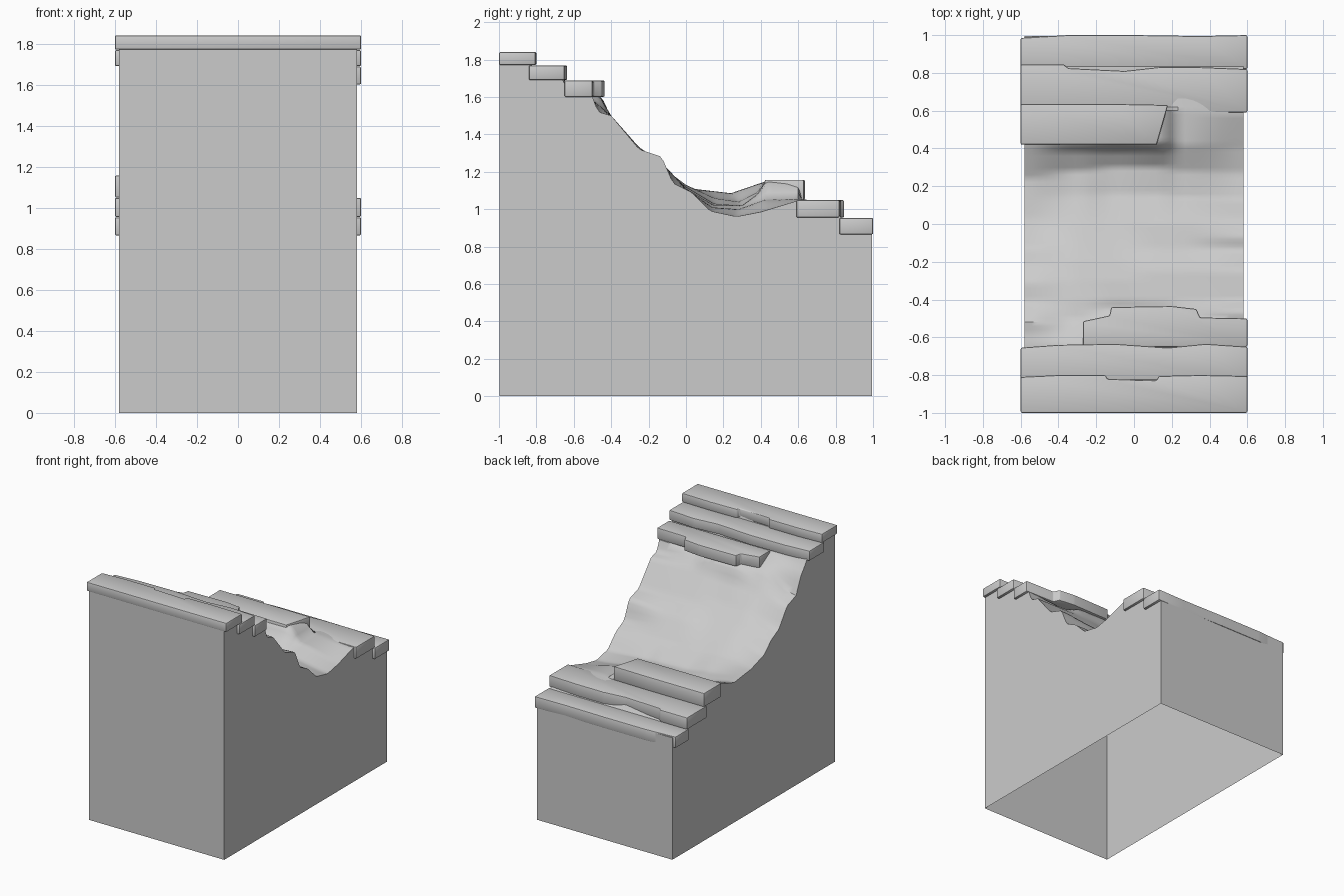
import bpy, bmesh

if "Cube" in bpy.data.objects:
    bpy.data.objects.remove(bpy.data.objects["Cube"])

# Height profiles (y, z) of the hillside at several x positions
FRONT = [(-1, 1.83), (-.84, 1.82), (-.82, 1.755), (-.68, 1.755)]
LOW = [(.79, 1.035), (.83, .945), (1, .945)]
LEDGE = [(.43, 1.15), (.60, 1.145), (.62, 1.04)]
PROFILES = [
    (-.58, FRONT + [(-.65, 1.69), (-.58, 1.60), (-.52, 1.47), (-.41, 1.43), (-.31, 1.29),
                    (-.215, 1.24), (-.13, 1.16), (.03, 1.11), (.24, 1.085)] + LEDGE + LOW),
    (-.30, FRONT + [(-.65, 1.68), (-.5, 1.59), (-.4, 1.47), (-.3, 1.37), (-.2, 1.28),
                    (0, 1.13), (.15, 1.06), (.28, 1.04), (.38, 1.09)] + LEDGE + LOW),
    (-.10, FRONT + [(-.65, 1.66), (-.45, 1.60), (-.4, 1.49), (-.3, 1.37), (-.2, 1.28),
                    (0, 1.12), (.15, 1.03), (.3, 1.02), (.38, 1.07)] + LEDGE + LOW),
    (.13, FRONT + [(-.65, 1.66), (-.46, 1.60), (-.4, 1.50), (-.25, 1.33), (-.13, 1.25),
                   (0, 1.11), (.15, 1.02), (.3, 1.02), (.38, 1.08)] + LEDGE + LOW),
    (.24, FRONT + [(-.65, 1.66), (-.48, 1.57), (-.4, 1.50), (-.25, 1.33), (-.13, 1.25),
                   (0, 1.11), (.14, 1.01), (.28, 1.0), (.42, 1.05), (.6, 1.055)] + LOW),
    (.58, FRONT + [(-.65, 1.66), (-.5, 1.60), (-.47, 1.52), (-.4, 1.5), (-.25, 1.32),
                   (-.13, 1.28), (-.07, 1.14), (.03, 1.09), (.13, .99), (.27, .96),
                   (.4, .985), (.58, 1.04)] + LOW),
]


def lerp_table(table, t):
    for (a, va), (b, vb) in zip(table, table[1:]):
        if t <= b:
            return va + (vb - va) * (t - a) / (b - a)
    return table[-1][1]


def height(x, y):
    for (xa, pa), (xb, pb) in zip(PROFILES, PROFILES[1:]):
        if x <= xb + 1e-6:
            t = (x - xa) / (xb - xa)
            t = t * t * (3 - 2 * t)
            return lerp_table(pa, y) * (1 - t) + lerp_table(pb, y) * t


def finish(name, bm, angle):
    bmesh.ops.recalc_face_normals(bm, faces=bm.faces)
    me = bpy.data.meshes.new(name)
    bm.to_mesh(me)
    bm.free()
    ob = bpy.data.objects.new(name, me)
    bpy.context.collection.objects.link(ob)
    bpy.ops.object.select_all(action='DESELECT')
    ob.select_set(True)
    bpy.context.view_layer.objects.active = ob
    bpy.ops.object.shade_smooth_by_angle(angle=angle)
    return ob


# Hillside block: height grid with walls pulled down to an open bottom
NX, NY = 30, 100
bm = bmesh.new()
grid = []
for i in range(NX + 1):
    x = -.58 + 1.16 * i / NX
    row = []
    for j in range(NY + 1):
        y = -1 + 2 * j / NY
        row.append(bm.verts.new((x, max(-.997, min(.995, y)), height(x, y))))
    grid.append(row)
for i in range(NX):
    for j in range(NY):
        bm.faces.new((grid[i][j], grid[i + 1][j], grid[i + 1][j + 1], grid[i][j + 1]))
rim = [e for e in bm.edges if e.is_boundary]
walls = bmesh.ops.extrude_edge_only(bm, edges=rim)
for v in walls["geom"]:
    if isinstance(v, bmesh.types.BMVert):
        v.co.z = 0
finish("hillside_block", bm, .7)


# Rock ledges: outline from above, extruded and softly bevelled
def ledge(name, z0, z1, outline):
    bm = bmesh.new()
    face = bm.faces.new([bm.verts.new((x, y, z0)) for x, y in outline])
    ext = bmesh.ops.extrude_face_region(bm, geom=[face])
    for v in ext["geom"]:
        if isinstance(v, bmesh.types.BMVert):
            v.co.z = z1
    bmesh.ops.recalc_face_normals(bm, faces=bm.faces)
    bmesh.ops.bevel(bm, geom=bm.edges[:], offset=.008, segments=2,
                    affect='EDGES', profile=.5, clamp_overlap=True)
    finish(name, bm, .6)


ledge("upper_ledge_top", 1.77, 1.84,
      [(-.6, -1), (.6, -1), (.6, -.805), (.35, -.80), (.13, -.805), (.12, -.83),
       (-.14, -.82), (-.15, -.80), (-.4, -.80), (-.6, -.81)])
ledge("upper_ledge_middle", 1.69, 1.768,
      [(-.6, -.84), (.6, -.84), (.6, -.65), (.38, -.635), (.18, -.655),
       (-.1, -.635), (-.4, -.64), (-.6, -.655)])
ledge("upper_ledge_lower", 1.60, 1.688,
      [(-.27, -.65), (.6, -.65), (.6, -.50), (.35, -.495), (.33, -.45),
       (.2, -.435), (-.12, -.44), (-.13, -.485), (-.27, -.515)])
ledge("lower_ledge_top", 1.05, 1.157,
      [(-.6, .42), (.12, .42), (.18, .63), (-.1, .635), (-.6, .635)])
ledge("lower_ledge_middle", .955, 1.048,
      [(-.6, .6), (.6, .59), (.6, .82), (.35, .83), (.13, .83), (-.05, .81),
       (-.35, .825), (-.37, .845), (-.6, .845)])
ledge("lower_ledge_bottom", .865, .953,
      [(-.6, .82), (.6, .82), (.6, 1), (.35, .995), (0, 1), (-.35, 1), (-.6, .985)])
